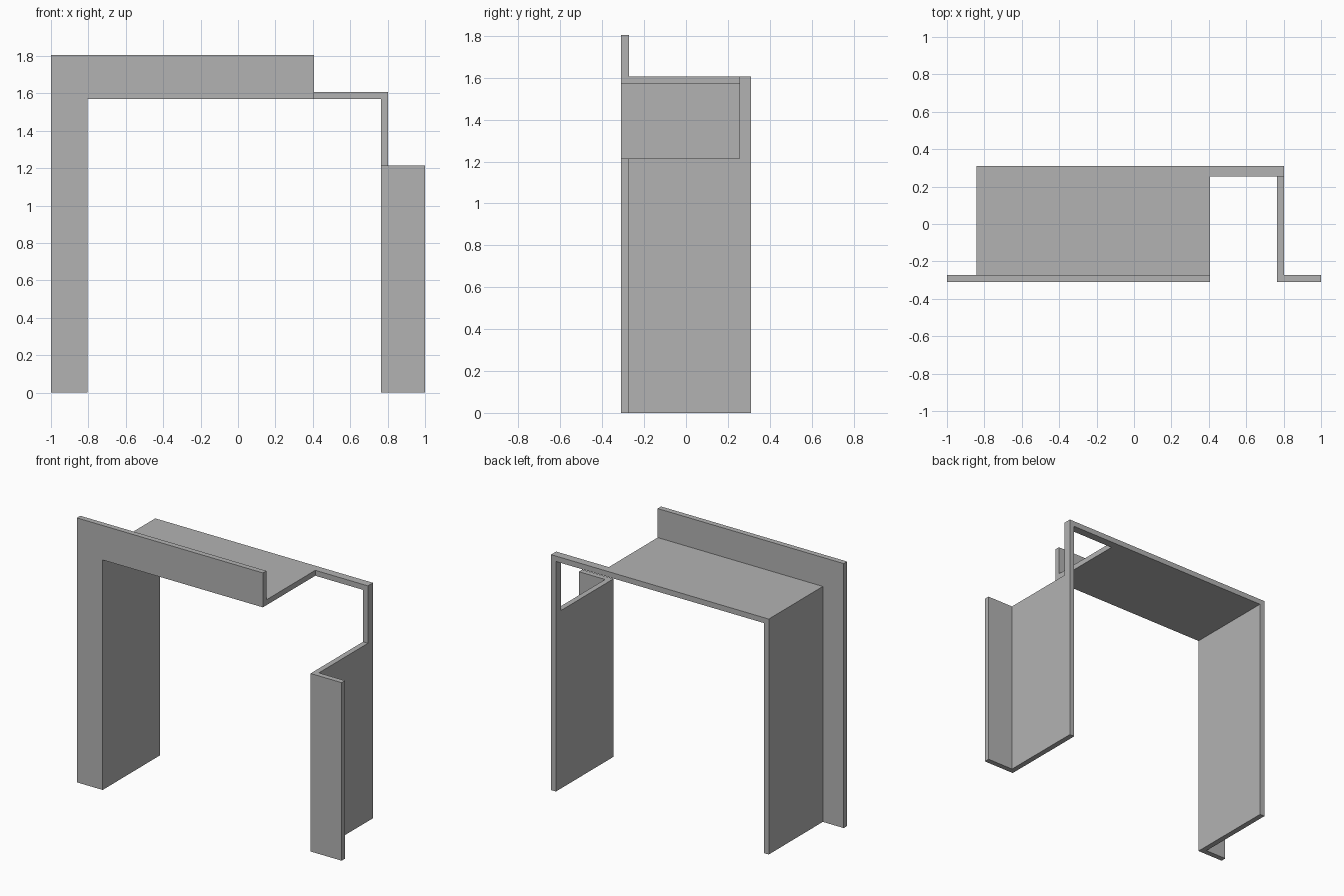
import bpy
import bmesh

cube = bpy.data.objects.get("Cube")
if cube:
    bpy.data.objects.remove(cube, do_unlink=True)

grey = bpy.data.materials.new("plain grey")
grey.use_nodes = True
grey.diffuse_color = (0.45, 0.45, 0.45, 1)
grey.node_tree.nodes["Principled BSDF"].inputs["Base Color"].default_value = grey.diffuse_color

FRONT, BACK = -0.31, 0.31
IN_L, IN_R, IN_TOP = -0.805, 0.765, 1.57    # clear opening
BOARD = 0.037                               # board thickness


def extrude_profile(name, points, y0, y1):
    """Extrude an outline in the xz plane from y0 to y1."""
    bm = bmesh.new()
    face = bm.faces.new([bm.verts.new((x, y0, z)) for x, z in points])
    ext = bmesh.ops.extrude_face_region(bm, geom=[face])
    verts = [v for v in ext["geom"] if isinstance(v, bmesh.types.BMVert)]
    bmesh.ops.translate(bm, verts=verts, vec=(0, y1 - y0, 0))
    bmesh.ops.recalc_face_normals(bm, faces=bm.faces)
    mesh = bpy.data.meshes.new(name)
    bm.to_mesh(mesh)
    bm.free()
    mesh.materials.append(grey)
    obj = bpy.data.objects.new(name, mesh)
    bpy.context.collection.objects.link(obj)
    return obj


def arch(left, right, top):
    """Outline of a doorway surround around the clear opening."""
    return [(left, 0), (left, top), (right, top), (right, 0),
            (IN_R, 0), (IN_R, IN_TOP), (IN_L, IN_TOP), (IN_L, 0)]


def combine(target, other, operation):
    mod = target.modifiers.new(operation.lower(), "BOOLEAN")
    mod.operation = operation
    mod.solver = "EXACT"
    mod.object = other
    other.hide_render = True
    bpy.context.view_layer.objects.active = target
    bpy.ops.object.modifier_apply(modifier=mod.name)
    bpy.data.objects.remove(other, do_unlink=True)


# Deep lining of the doorway, with the wide flat casing on its front edge
frame = extrude_profile("door_frame",
                        arch(IN_L - BOARD, IN_R + BOARD, IN_TOP + BOARD), FRONT, BACK)
casing = extrude_profile("front_casing", arch(-1, 1, 1.805), FRONT, FRONT + BOARD)
combine(frame, casing, "UNION")

# Corner notch, leaving only a thin strip at the back
notch = extrude_profile("corner_cutter",
                        [(0.405, 1.215), (0.405, 2), (1.2, 2), (1.2, 1.215)], -0.5, 0.255)
combine(frame, notch, "DIFFERENCE")
